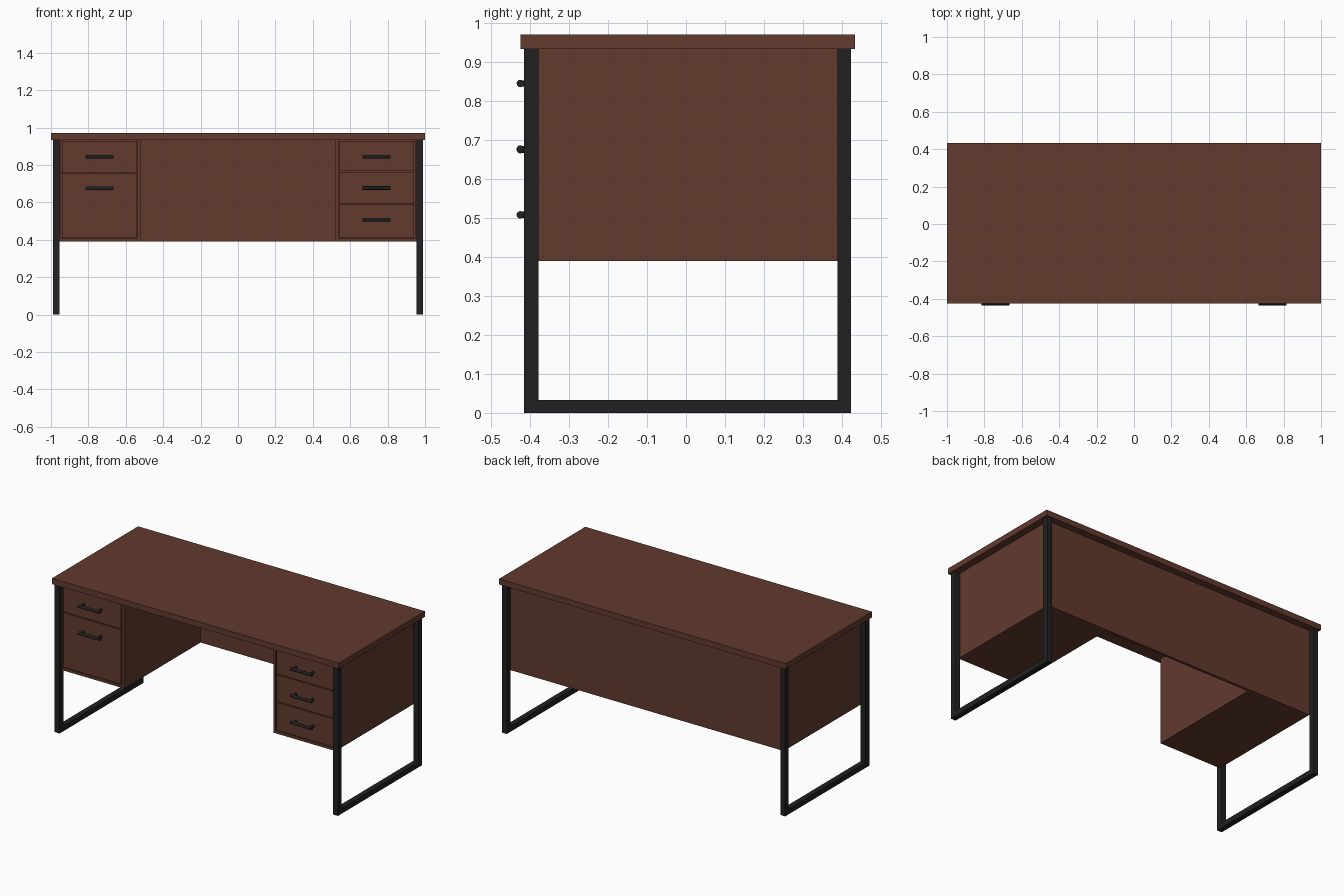
import bpy, math

if "Cube" in bpy.data.objects:
    bpy.data.objects.remove(bpy.data.objects["Cube"])


def material(name, rgb):
    m = bpy.data.materials.new(name)
    m.diffuse_color = (*rgb, 1)
    m.use_nodes = True
    m.node_tree.nodes["Principled BSDF"].inputs["Base Color"].default_value = m.diffuse_color
    return m


WOOD = material("reddish_brown_wood", (0.122, 0.042, 0.027))
METAL = material("black_metal", (0.015, 0.015, 0.015))


def box(name, x, y, z, mat):
    """Box from (min, max) pairs."""
    bpy.ops.mesh.primitive_cube_add(
        size=1, location=[(a + b) / 2 for a, b in (x, y, z)])
    o = bpy.context.object
    o.name = name
    o.scale = [abs(b - a) for a, b in (x, y, z)]
    bpy.ops.object.transform_apply(location=False, rotation=False, scale=True)
    o.data.materials.append(mat)
    return o


def rod(name, loc, radius, length, rotation):
    bpy.ops.mesh.primitive_cylinder_add(
        vertices=16, radius=radius, depth=length, location=loc, rotation=rotation)
    o = bpy.context.object
    o.name = name
    o.data.materials.append(METAL)
    bpy.ops.object.shade_smooth_by_angle(angle=math.radians(40))


# Table top and back panel
box("table_top", (-1, 1), (-0.425, 0.433), (0.934, 0.97), WOOD)
box("back_panel", (-0.954, 0.954), (0.37, 0.388), (0.39, 0.934), WOOD)

# Drawer fronts per side: (bottom, top, handle height)
drawers = {
    -1: [(0.412, 0.755, 0.675), (0.761, 0.928, 0.845)],
    1: [(0.412, 0.588, 0.508), (0.594, 0.762, 0.677), (0.768, 0.928, 0.845)],
}

for s, rows in drawers.items():
    side = "left" if s < 0 else "right"

    # U-shaped metal leg frame
    fx = sorted((s * 0.954, s * 0.988))
    box(side + "_front_leg", fx, (-0.415, -0.378), (0, 0.934), METAL)
    box(side + "_back_leg", fx, (0.388, 0.423), (0, 0.934), METAL)
    box(side + "_foot_rail", fx, (-0.378, 0.388), (0, 0.033), METAL)

    # Pedestal: closed core with protruding boards around the drawer fronts
    def span(a, b):
        return sorted((s * a, s * b))
    box(side + "_pedestal_core", span(0.535, 0.94), (-0.377, 0.37), (0.405, 0.934), WOOD)
    box(side + "_outer_board", span(0.946, 0.954), (-0.39, 0.37), (0.39, 0.934), WOOD)
    box(side + "_inner_board", span(0.52, 0.536), (-0.39, 0.37), (0.39, 0.934), WOOD)
    box(side + "_bottom_board", span(0.536, 0.946), (-0.39, 0.37), (0.39, 0.407), WOOD)

    # Drawer fronts with bar handles on two posts
    hx = s * 0.74
    for i, (z0, z1, hz) in enumerate(rows):
        tag = f"{side}_drawer_{i + 1}"
        box(tag + "_front", span(0.541, 0.942), (-0.391, -0.377), (z0, z1), WOOD)
        rod(tag + "_handle", (hx, -0.425, hz), 0.0095, 0.15, (0, math.pi / 2, 0))
        for e in (-1, 1):
            rod(tag + "_handle_post", (hx + e * 0.06, -0.407, hz), 0.008, 0.036,
                (math.pi / 2, 0, 0))
